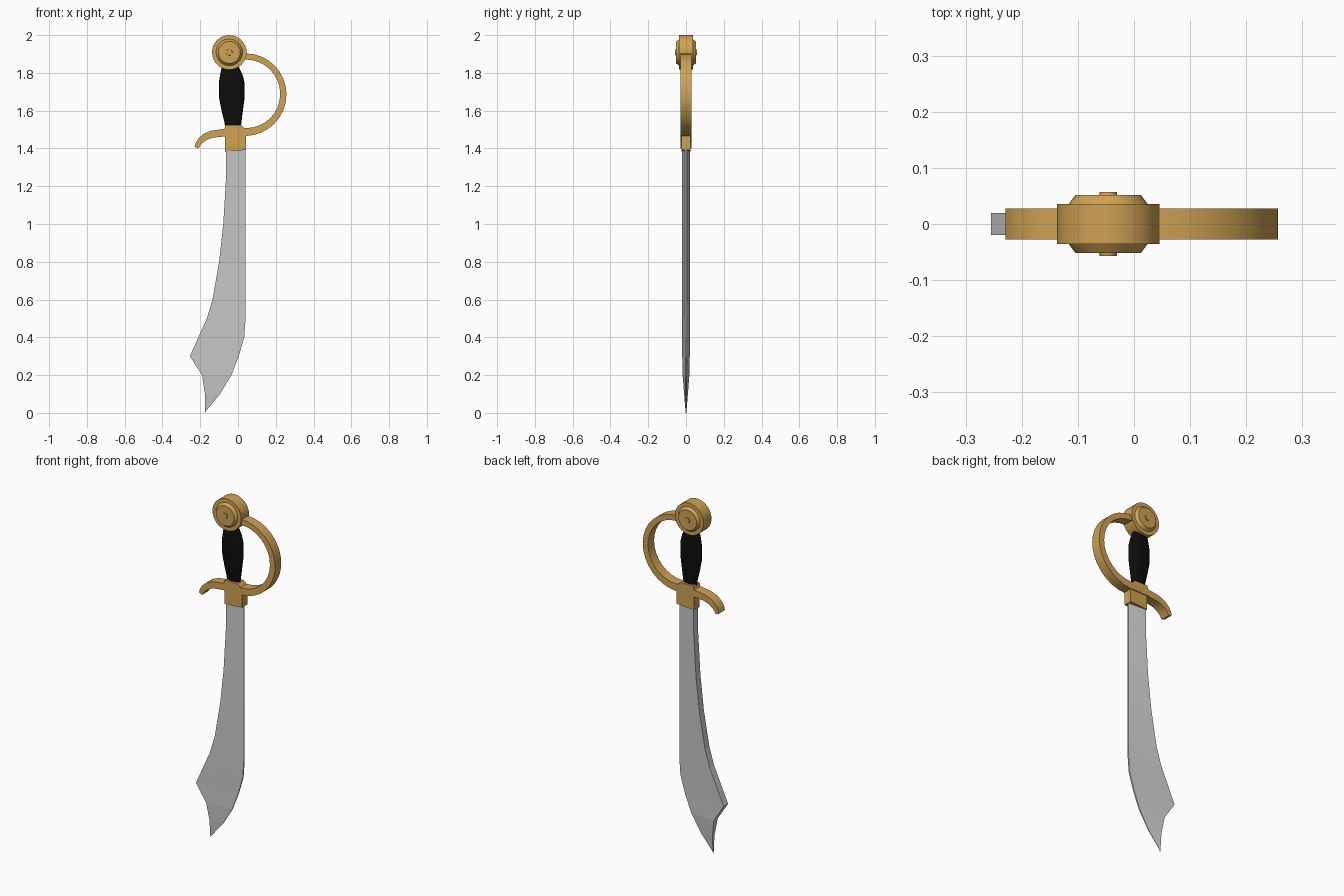
import bpy, bmesh
from math import sin, cos, pi, radians
from mathutils import Vector

if "Cube" in bpy.data.objects:
    bpy.data.objects.remove(bpy.data.objects["Cube"])


def material(name, rgb):
    m = bpy.data.materials.new(name)
    m.diffuse_color = (*rgb, 1)
    m.use_nodes = True
    m.node_tree.nodes["Principled BSDF"].inputs["Base Color"].default_value = m.diffuse_color
    return m


GOLD = material("gold", (0.62, 0.36, 0.09))
BLACK = material("black", (0.004, 0.004, 0.004))


def loft(name, rings, mat=None, smooth=None):
    """Skin a list of equal-length closed rings and cap both ends."""
    bm = bmesh.new()
    vs = [[bm.verts.new(p) for p in ring] for ring in rings]
    n = len(rings[0])
    for a, b in zip(vs, vs[1:]):
        for i in range(n):
            j = (i + 1) % n
            bm.faces.new((a[i], a[j], b[j], b[i]))
    bm.faces.new(vs[0])
    bm.faces.new(vs[-1])
    bmesh.ops.recalc_face_normals(bm, faces=bm.faces)
    me = bpy.data.meshes.new(name)
    bm.to_mesh(me)
    bm.free()
    ob = bpy.data.objects.new(name, me)
    bpy.context.collection.objects.link(ob)
    if mat:
        me.materials.append(mat)
    if smooth:
        bpy.ops.object.select_all(action='DESELECT')
        ob.select_set(True)
        bpy.context.view_layer.objects.active = ob
        bpy.ops.object.shade_smooth_by_angle(angle=radians(smooth))
    return ob


# Blade: thick spine on the left, thin cutting edge on the right
# rows: z of spine, x of spine, z of edge, x of edge, half thickness of spine
blade = [
    (1.42, -0.063, 1.42, 0.040, 0.020), (1.25, -0.063, 1.25, 0.040, 0.020),
    (1.00, -0.078, 1.00, 0.040, 0.020), (0.80, -0.100, 0.80, 0.040, 0.020),
    (0.60, -0.135, 0.60, 0.040, 0.020), (0.50, -0.165, 0.50, 0.040, 0.020),
    (0.40, -0.210, 0.40, 0.033, 0.020), (0.30, -0.255, 0.30, 0.004, 0.020),
    (0.20, -0.190, 0.20, -0.035, 0.018), (0.10, -0.175, 0.10, -0.095, 0.010),
    (0.00, -0.175, 0.01, -0.170, 0.002),
]
loft("blade", [[(xs, -t, zs), (xe, -t * 0.2, ze), (xe, t * 0.2, ze), (xs, t, zs)]
               for zs, xs, ze, xe, t in blade])

# Grip: swelling oval handle; rows: z, left x, right x
grip = [(1.50, -0.066, 0.014), (1.54, -0.072, 0.018), (1.60, -0.087, 0.026),
        (1.67, -0.101, 0.035), (1.75, -0.101, 0.034), (1.79, -0.095, 0.024),
        (1.85, -0.082, -0.004)]
SIDES = 12
loft("grip", [[((l + r) / 2 + (r - l) / 2 * cos(2 * pi * i / SIDES),
                0.36 * (r - l) / 2 * 1.15 * sin(2 * pi * i / SIDES), z)
               for i in range(SIDES)] for z, l, r in grip], BLACK)

# Guard: one flat band, knuckle bow then curled quillon; x, z, half width
path = [(-0.02, 1.887, 0.016)]
for k in range(17):
    a = pi / 2 - pi * k / 16
    path.append((0.04 + 0.2 * cos(a), 1.687 + 0.2 * sin(a), 0.016 + 0.005 * (k / 16) ** 3))
path += [(-0.07, 1.484, 0.020), (-0.14, 1.475, 0.019), (-0.175, 1.461, 0.018),
         (-0.200, 1.440, 0.016), (-0.212, 1.422, 0.014), (-0.219, 1.404, 0.011)]
rings = []
for i, (x, z, w) in enumerate(path):
    p, q = path[max(i - 1, 0)], path[min(i + 1, len(path) - 1)]
    d = Vector((q[0] - p[0], 0, q[1] - p[1])).normalized()
    n = Vector((-d.z, 0, d.x)) * w
    c = Vector((x, 0, z))
    y = Vector((0, 0.028, 0))
    rings.append([c + n - y, c + n + y, c - n + y, c - n - y])
loft("guard", rings, GOLD, 30)


# Collars above and below the guard; corners given as x, z
def slab(name, corners, half):
    loft(name, [[(x, y, z) for x, z in corners] for y in (-half, half)], GOLD)


slab("blade_collar", [(-0.068, 1.384), (0.043, 1.392), (0.043, 1.48), (-0.068, 1.48)], 0.024)
slab("grip_collar", [(-0.073, 1.47), (0.043, 1.47), (0.043, 1.50), (0.016, 1.524),
                     (-0.066, 1.524), (-0.073, 1.50)], 0.0285)

# Pommel: round disc turned about y, with raised bosses and studs on both faces
half = [(0.0915, 0.036), (0.070, 0.036), (0.058, 0.052), (0.016, 0.052),
        (0.015, 0.057)]
profile = [(r, -y) for r, y in reversed(half)] + half
loft("pommel", [[(-0.046 + r * cos(2 * pi * i / 32), y, 1.9085 + r * sin(2 * pi * i / 32))
                 for i in range(32)] for r, y in profile], GOLD, 30)
